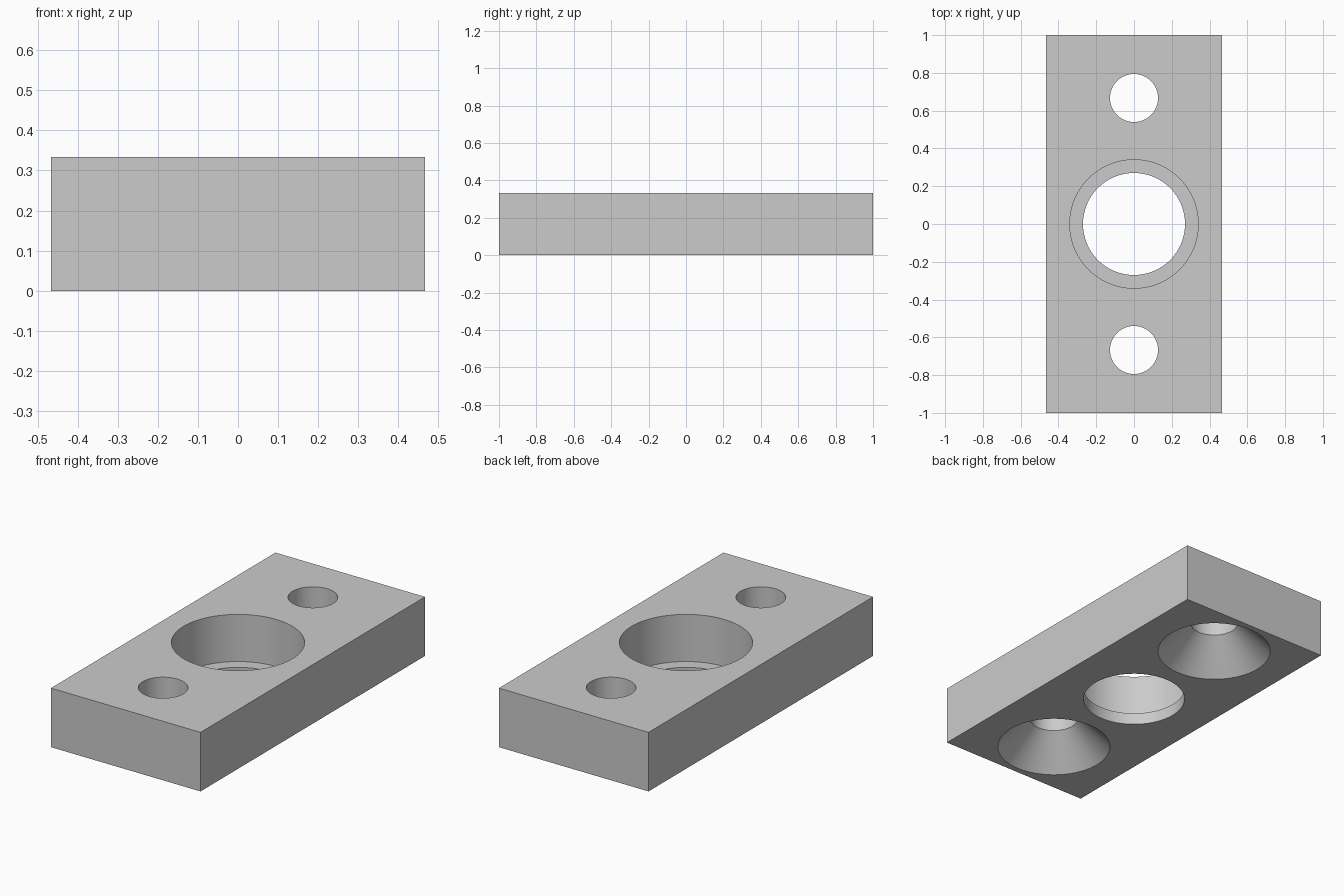
import bpy, bmesh, math

if "Cube" in bpy.data.objects:
    bpy.data.objects.remove(bpy.data.objects["Cube"])

W, L, H = 0.933, 2.0, 0.333
SEG = 96

grey = bpy.data.materials.new("plain_grey")
grey.diffuse_color = (0.6, 0.6, 0.6, 1)
grey.use_nodes = True
grey.node_tree.nodes["Principled BSDF"].inputs["Base Color"].default_value = grey.diffuse_color


def add_object(name, bm):
    bmesh.ops.recalc_face_normals(bm, faces=bm.faces)
    mesh = bpy.data.meshes.new(name)
    bm.to_mesh(mesh)
    bm.free()
    mesh.materials.append(grey)
    obj = bpy.data.objects.new(name, mesh)
    bpy.context.collection.objects.link(obj)
    return obj


def turned_cutter(name, profile, y):
    """Closed solid of revolution from (radius, z) pairs."""
    bm = bmesh.new()
    rings = []
    for r, z in profile:
        rings.append([bm.verts.new((r * math.cos(2 * math.pi * i / SEG),
                                    y + r * math.sin(2 * math.pi * i / SEG), z))
                      for i in range(SEG)])
    for a, b in zip(rings, rings[1:]):
        for i in range(SEG):
            j = (i + 1) % SEG
            bm.faces.new((a[i], a[j], b[j], b[i]))
    bm.faces.new(rings[0])
    bm.faces.new(rings[-1])
    obj = add_object(name, bm)
    obj.hide_render = True
    return obj


# Rectangular block
bm = bmesh.new()
bmesh.ops.create_cube(bm, size=1)
for v in bm.verts:
    v.co = (v.co.x * W, v.co.y * L, (v.co.z + 0.5) * H)
block = add_object("mounting_block", bm)

# Stepped centre bore, open wide at the top
cutters = [turned_cutter("centre_bore_cutter",
                         [(0.27, -0.1), (0.27, 0.067), (0.34, 0.067), (0.34, H + 0.1)], 0)]

# Screw holes with 90 degree countersinks on the underside
for side, y in (("front", -0.667), ("back", 0.667)):
    cutters.append(turned_cutter(side + "_screw_hole_cutter",
                                 [(0.4, -0.1), (0.127, 0.173), (0.127, H + 0.1)], y))

# Cut the holes, then remove the cutters
bpy.context.view_layer.objects.active = block
block.select_set(True)
for c in cutters:
    mod = block.modifiers.new("cut", 'BOOLEAN')
    mod.operation = 'DIFFERENCE'
    mod.solver = 'EXACT'
    mod.object = c
    bpy.ops.object.modifier_apply(modifier=mod.name)
    bpy.data.objects.remove(c)

# Smooth bore walls, sharp rims
bpy.ops.object.shade_smooth_by_angle(angle=math.radians(30))
